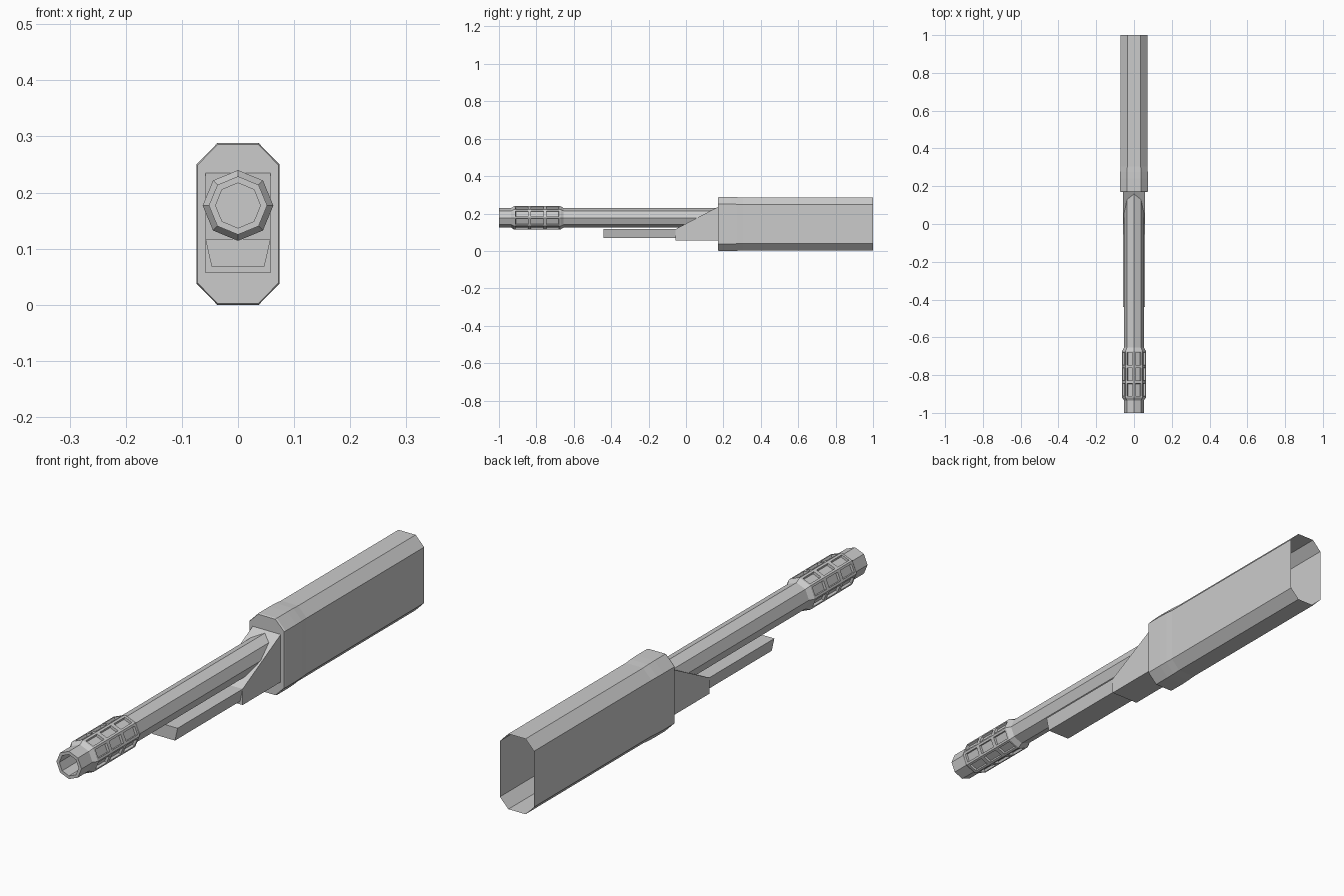
import bpy, bmesh, math

if "Cube" in bpy.data.objects:
    bpy.data.objects.remove(bpy.data.objects["Cube"])

BARREL_Z = 0.177


def finish(name, bm):
    bmesh.ops.recalc_face_normals(bm, faces=bm.faces)
    mesh = bpy.data.meshes.new(name)
    bm.to_mesh(mesh)
    bm.free()
    obj = bpy.data.objects.new(name, mesh)
    bpy.context.collection.objects.link(obj)
    return obj


def loft(rings, cap_first=False, cap_last=False):
    """Skin closed rings of 3D points; returns the bmesh and face rows."""
    bm = bmesh.new()
    loops = [[bm.verts.new(p) for p in ring] for ring in rings]
    n = len(loops[0])
    rows = [[bm.faces.new((a[i], a[(i + 1) % n], b[(i + 1) % n], b[i]))
             for i in range(n)] for a, b in zip(loops, loops[1:])]
    if cap_first:
        bm.faces.new(loops[0])
    if cap_last:
        bm.faces.new(loops[-1])
    return bm, rows


def octagon(r, y):
    return [(r * math.cos(k * math.pi / 4), y, BARREL_Z + r * math.sin(k * math.pi / 4))
            for k in range(8)]


def shell_ring(y, inset):
    w, t, h, s = 0.074 - inset, 0.037 - inset * 0.5, 0.144 - inset, 0.106 - inset * 0.5
    pts = [(w, -s), (w, s), (t, h), (-t, h), (-w, s), (-w, -s), (-t, -h), (t, -h)]
    return [(x, y, 0.144 + z) for x, z in pts]


# Receiver shell: chamfered box with a swollen front collar, open at the rear
bm, _ = loft([shell_ring(y, i) for y, i in
              [(0.17, 0.002), (0.176, 0), (0.24, 0), (0.275, 0.001),
               (0.305, 0.003), (1.0, 0.003)]], cap_first=True)
finish("receiver_shell", bm)

# Barrel: octagonal tube with a blind bore
bm, _ = loft([octagon(r, y) for r, y in
              [(0.052, 0.175), (0.052, -1.0), (0.040, -1.0), (0.040, -0.70)]],
             cap_first=True, cap_last=True)
finish("barrel", bm)

# Muzzle brake: three rows of recessed slots, one on every facet
bm, rows = loft([octagon(r, y) for r, y in
                 [(0.051, -0.936), (0.063, -0.919), (0.063, -0.837),
                  (0.063, -0.754), (0.063, -0.672), (0.051, -0.652)]])
bmesh.ops.recalc_face_normals(bm, faces=bm.faces)
slots = [f for row in rows[1:4] for f in row]
bmesh.ops.inset_individual(bm, faces=slots, thickness=0.0115)
bmesh.ops.inset_individual(bm, faces=slots, thickness=0.001, depth=-0.009)
finish("muzzle_brake", bm)

# Barrel support: sloped wedge in front of the receiver
side = [(-0.055, 0.057), (-0.055, 0.117), (0.172, 0.236), (0.172, 0.057)]
bm, _ = loft([[(x, y, z) for y, z in side] for x in (-0.058, 0.058)], True, True)
finish("barrel_support", bm)

# Lower rail: trapezoid bar under the barrel
section = [(-0.058, 0.117), (0.058, 0.117), (0.047, 0.068), (-0.047, 0.068)]
bm, _ = loft([[(x, y, z) for x, z in section] for y in (-0.44, -0.05)], True, True)
finish("lower_rail", bm)
